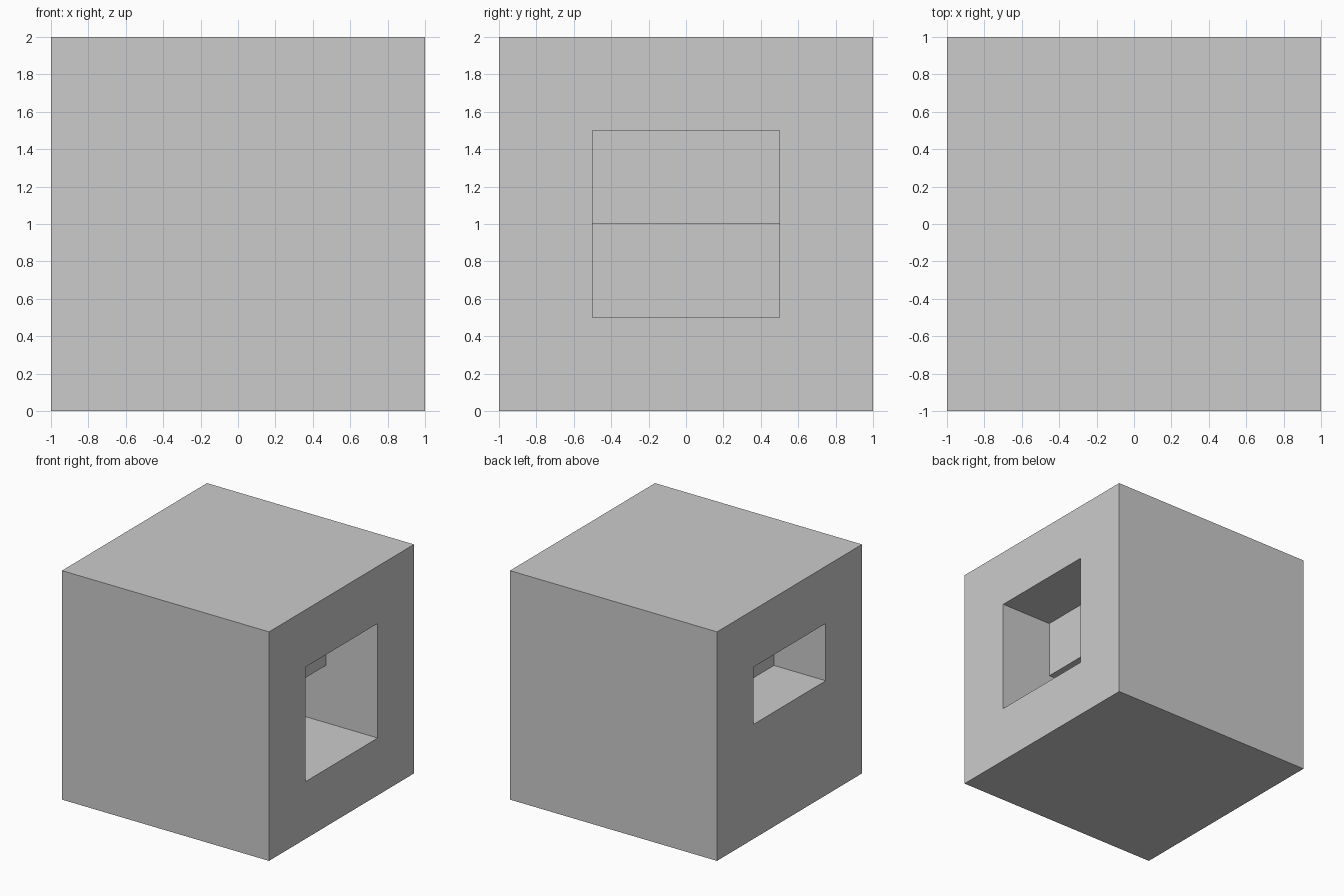
import bpy

if "Cube" in bpy.data.objects:
    bpy.data.objects.remove(bpy.data.objects["Cube"])


def box(name, lo, hi):
    """Axis-aligned box between two corners."""
    centre = [(a + b) / 2 for a, b in zip(lo, hi)]
    bpy.ops.mesh.primitive_cube_add(size=1, location=centre)
    obj = bpy.context.object
    obj.name = name
    obj.scale = [b - a for a, b in zip(lo, hi)]
    bpy.ops.object.transform_apply(location=True, rotation=False, scale=True)
    return obj


def carve(target, name, lo, hi):
    """Cut a box-shaped recess out of the target."""
    cutter = box(name, lo, hi)
    mod = target.modifiers.new(name, 'BOOLEAN')
    mod.operation = 'DIFFERENCE'
    mod.solver = 'EXACT'
    mod.object = cutter
    bpy.context.view_layer.objects.active = target
    bpy.ops.object.modifier_apply(modifier=name)
    bpy.data.objects.remove(cutter, do_unlink=True)


# Solid cube body
body = box("block", (-1, -1, 0), (1, 1, 2))

# Right side: square opening, shallow above and deeper below the ledge
carve(body, "right_recess", (0.5, -0.5, 0.5), (1.2, 0.5, 1.5))
carve(body, "right_lower_recess", (0.0, -0.5, 0.5), (0.75, 0.5, 1.0))

# Left side: half-height opening
carve(body, "left_recess", (-1.2, -0.5, 1.0), (-0.5, 0.5, 1.5))
